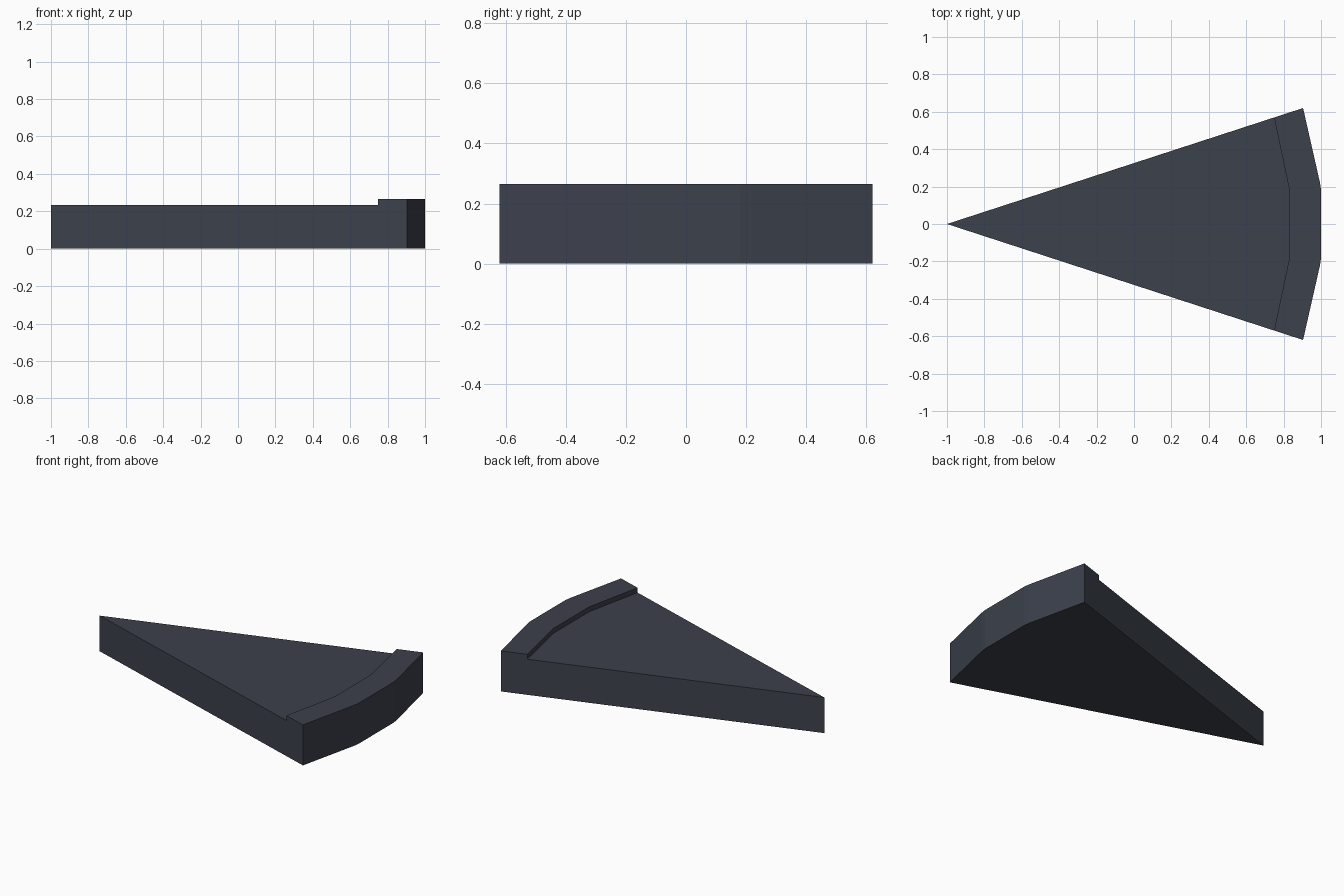
import bpy
import bmesh

if "Cube" in bpy.data.objects:
    bpy.data.objects.remove(bpy.data.objects["Cube"])

SLICE_TOP, CRUST_TOP = 0.233, 0.265
SLOPE = 0.62 / 1.904          # straight sides of the wedge


def mirrored(half):
    """Upper half of an arc (y > 0), followed by its mirror image."""
    return half + [(x, -y) for x, y in reversed(half)]


tip = [(-1.0, 0.0)]
inner = mirrored([(0.749, 1.749 * SLOPE), (0.83, 0.185)])
outer = mirrored([(0.904, 0.62), (0.9945, 0.22), (1.0, 0.18)])

bm = bmesh.new()


def ring(points, z):
    return [bm.verts.new((x, y, z)) for x, y in points]


def wall(low, high):
    for i in range(len(low) - 1):
        bm.faces.new((low[i], low[i + 1], high[i + 1], high[i]))


tip_low, tip_top = ring(tip, 0)[0], ring(tip, SLICE_TOP)[0]
outer_low, outer_top = ring(outer, 0), ring(outer, CRUST_TOP)
inner_low, inner_top = ring(inner, SLICE_TOP), ring(inner, CRUST_TOP)

# underside, slice top and raised rim top
bm.faces.new([tip_low] + outer_low)
bm.faces.new([tip_top] + inner_low)
bm.faces.new(outer_top + inner_top[::-1])

# outer rim wall and inner step
wall(outer_low, outer_top)
wall(inner_low, inner_top)

# two stepped straight sides
for i in (0, -1):
    bm.faces.new((tip_low, outer_low[i], outer_top[i],
                  inner_top[i], inner_low[i], tip_top))

bmesh.ops.recalc_face_normals(bm, faces=bm.faces)
mesh = bpy.data.meshes.new("wedge_with_rim")
bm.to_mesh(mesh)
bm.free()
wedge = bpy.data.objects.new("wedge_with_rim", mesh)
bpy.context.collection.objects.link(wedge)

# dark slate colour
slate = bpy.data.materials.new("dark_slate")
slate.diffuse_color = (0.045, 0.052, 0.072, 1)
slate.use_nodes = True
slate.node_tree.nodes["Principled BSDF"].inputs["Base Color"].default_value = slate.diffuse_color
mesh.materials.append(slate)
